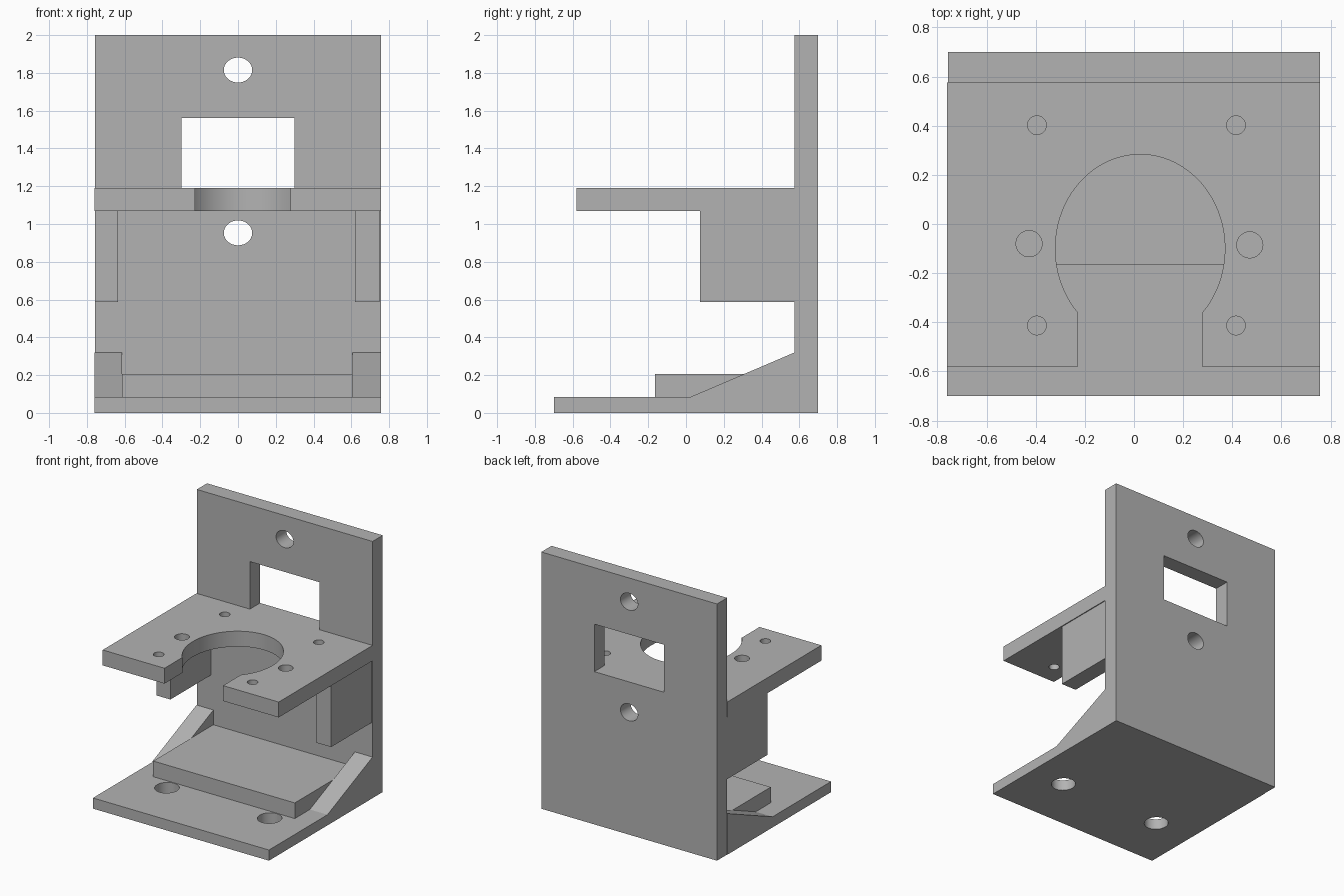
import bpy
import bmesh
from math import sin, cos, pi, asin
from mathutils import Matrix, Vector

cube = bpy.data.objects.get("Cube")
if cube:
    bpy.data.objects.remove(cube, do_unlink=True)

# Single plain grey for the whole bracket
grey = bpy.data.materials.new("plain_grey")
grey.use_nodes = True
grey.diffuse_color = (0.45, 0.45, 0.45, 1)
grey.node_tree.nodes["Principled BSDF"].inputs["Base Color"].default_value = grey.diffuse_color


def finish(name, bm):
    bmesh.ops.recalc_face_normals(bm, faces=bm.faces)
    mesh = bpy.data.meshes.new(name)
    bm.to_mesh(mesh)
    bm.free()
    mesh.materials.append(grey)
    obj = bpy.data.objects.new(name, mesh)
    bpy.context.collection.objects.link(obj)
    return obj


def box(name, x, y, z):
    """Box given by its (low, high) range on each axis."""
    bm = bmesh.new()
    lo, hi = Vector((x[0], y[0], z[0])), Vector((x[1], y[1], z[1]))
    size = hi - lo
    matrix = Matrix.Translation((lo + hi) / 2) @ Matrix.Diagonal((*size, 1))
    bmesh.ops.create_cube(bm, size=1, matrix=matrix)
    return finish(name, bm)


def prism(name, points, offset):
    """Flat outline pushed along a vector."""
    bm = bmesh.new()
    face = bm.faces.new([bm.verts.new(p) for p in points])
    new = bmesh.ops.extrude_face_region(bm, geom=[face])["geom"]
    verts = [v for v in new if isinstance(v, bmesh.types.BMVert)]
    bmesh.ops.translate(bm, verts=verts, vec=offset)
    return finish(name, bm)


def drill(centre, u, v, depth):
    """Elliptical cutter with half axes u and v, centred on the given point."""
    c, u, v, d = map(Vector, (centre, u, v, depth))
    ring = [c - d / 2 + u * cos(a) + v * sin(a)
            for a in (2 * pi * i / 48 for i in range(48))]
    return prism("cutter", ring, d)


def cut(obj, cutters):
    """Cut the openings, bake the result and drop the cutters."""
    for cutter in cutters:
        cutter.hide_render = True
        mod = obj.modifiers.new("opening", "BOOLEAN")
        mod.operation = "DIFFERENCE"
        mod.solver = "EXACT"
        mod.object = cutter
    graph = bpy.context.evaluated_depsgraph_get()
    mesh = bpy.data.meshes.new_from_object(obj.evaluated_get(graph))
    obj.modifiers.clear()
    obj.data = mesh
    for cutter in cutters:
        bpy.data.objects.remove(cutter, do_unlink=True)
    bpy.ops.object.select_all(action="DESELECT")
    obj.select_set(True)
    bpy.context.view_layer.objects.active = obj
    bpy.ops.object.shade_smooth_by_angle(angle=pi / 6)


LEFT, RIGHT = -0.76, 0.757
WALL = 0.575          # front face of the back plate
BASE_TOP = 0.083
SHELF = (1.07, 1.19)  # bottom and top of the shelf

# Back plate with window and two bolt holes
back_plate = box("back_plate", (-0.757, RIGHT), (WALL, 0.70), (0, 2))
cut(back_plate,
    [box("cutter", (-0.30, 0.30), (0.4, 0.9), (1.19, 1.56))]
    + [drill((0, 0.64, z), (0.075, 0, 0), (0, 0, 0.066), (0, 0.5, 0))
       for z in (0.953, 1.815)])

# Base plate with two mounting holes
base_plate = box("base_plate", (LEFT, RIGHT), (-0.70, WALL), (0, BASE_TOP))
cut(base_plate, [drill((x, -0.26, 0), (0.086, 0, 0), (0, 0.09, 0), (0, 0, 0.5))
                 for x in (-0.43, 0.455)])

# Raised pad on the base
box("raised_pad", (-0.615, 0.605), (-0.165, WALL), (BASE_TOP, 0.205))

# Shelf outline: a rectangle with a keyhole-shaped opening at the front
cx, cy, rx, ry, slot = 0.025, -0.10, 0.345, 0.383, 0.2525
half = pi / 2 + asin((1 - (slot / rx) ** 2) ** 0.5)
arc = [(cx + rx * sin(a), cy + ry * cos(a))
       for a in (half * (i / 32 - 1) for i in range(65))]
front = -0.58
outline = [(LEFT, WALL), (LEFT, front), (cx - slot, front), *arc,
           (cx + slot, front), (RIGHT, front), (RIGHT, WALL)]
shelf = prism("shelf", [(x, y, SHELF[0]) for x, y in outline],
              (0, 0, SHELF[1] - SHELF[0]))
holes = [(x, y, 0.038) for x in (-0.395, 0.415) for y in (-0.413, 0.402)]
holes += [(-0.427, -0.08, 0.053), (0.471, -0.085, 0.053)]
cut(shelf, [drill((x, y, 1.13), (r, 0, 0), (0, r, 0), (0, 0, 0.5))
            for x, y, r in holes])

# Shelf brackets and sloping base gussets on both sides
for side, bracket, gusset in (("right", (-0.757, -0.635), (LEFT, -0.615)),
                              ("left", (0.62, 0.75), (0.605, RIGHT))):
    box(side + "_shelf_bracket", bracket, (0.075, WALL), (0.587, SHELF[0]))
    profile = [(0.02, BASE_TOP), (WALL, BASE_TOP), (WALL, 0.32)]
    prism(side + "_base_gusset", [(gusset[0], y, z) for y, z in profile],
          (gusset[1] - gusset[0], 0, 0))
